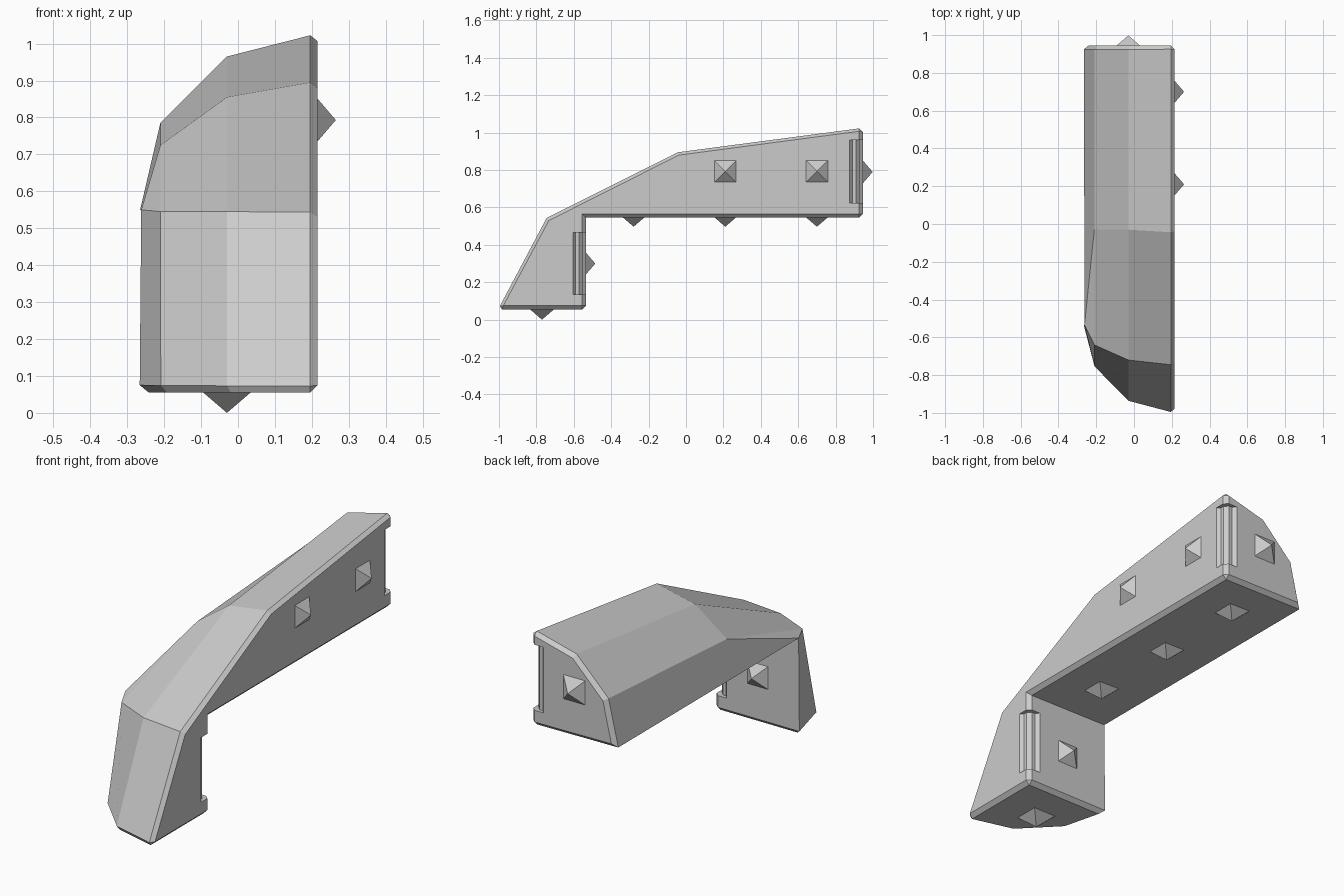
import bpy, bmesh
from mathutils import Vector

if "Cube" in bpy.data.objects:
    bpy.data.objects.remove(bpy.data.objects["Cube"])


def make_object(name, bm):
    bmesh.ops.recalc_face_normals(bm, faces=bm.faces)
    mesh = bpy.data.meshes.new(name)
    bm.to_mesh(mesh)
    bm.free()
    obj = bpy.data.objects.new(name, mesh)
    bpy.context.collection.objects.link(obj)
    return obj


# Armour body: faceted outer skin along four rails, foot -> knee -> shoulder -> back
RIGHT, BACK, INNER, UNDER, FOOT = 0.215, 0.945, -0.535, 0.545, 0.055
rails = [
    [(RIGHT, -1.01, FOOT), (RIGHT, -0.748, UNDER), (RIGHT, -0.045, 0.899), (RIGHT, BACK, 1.03)],
    [(-0.03, -0.945, FOOT), (-0.03, -0.72, UNDER), (-0.03, -0.03, 0.855), (-0.03, BACK, 0.967)],
    [(-0.21, -0.76, FOOT), (-0.21, -0.64, UNDER), (-0.21, -0.03, 0.725), (-0.21, BACK, 0.787)],
]
bm = bmesh.new()
R = [[bm.verts.new(p) for p in rail] for rail in rails]
elbow_left = bm.verts.new((-0.262, INNER, UNDER + 0.005))
L = [bm.verts.new((-0.267, INNER, FOOT)), elbow_left, elbow_left,
     bm.verts.new((-0.265, BACK, UNDER + 0.005))]
R.append(L)
foot_in = bm.verts.new((RIGHT, INNER, FOOT))
elbow = bm.verts.new((RIGHT, INNER, UNDER))
back_low = bm.verts.new((RIGHT, BACK, UNDER))
for a, b in zip(R, R[1:]):
    for i in range(3):
        bm.faces.new(dict.fromkeys((a[i], a[i + 1], b[i + 1], b[i])))
foot = bm.faces.new([r[0] for r in R] + [foot_in])
back = bm.faces.new([r[3] for r in R] + [back_low])
side = bm.faces.new(R[0] + [back_low, elbow, foot_in])
bm.faces.new((elbow, back_low, L[3], elbow_left))
bm.faces.new((elbow, elbow_left, L[0], foot_in))
bmesh.ops.recalc_face_normals(bm, faces=bm.faces)

# Chamfer around the flat side, the foot and the back end
edges = list({e for f in (foot, back, side) for e in f.edges})
bmesh.ops.bevel(bm, geom=edges, offset=0.02, offset_type='OFFSET',
                segments=1, profile=0.5, affect='EDGES', clamp_overlap=False)
body = make_object("armour_body", bm)

# Recessed corner grips on the two upright edges
GRIP = [(-0.04, -0.04), (-0.04, 0.07), (0, 0.07), (0.018, 0.055), (0.018, 0.037),
        (0.037, 0.018), (0.055, 0.018), (0.07, 0), (0.07, -0.04)]


def corner_grip(name, y, z0, z1):
    bm = bmesh.new()
    face = bm.faces.new([bm.verts.new((RIGHT - u, y - v, z0)) for u, v in GRIP])
    top = bmesh.ops.extrude_face_region(bm, geom=[face])["geom"]
    bmesh.ops.translate(bm, vec=(0, 0, z1 - z0),
                        verts=[v for v in top if isinstance(v, bmesh.types.BMVert)])
    cutter = make_object(name, bm)
    cutter.hide_render = True
    cutter.hide_viewport = True
    cutter.display_type = 'WIRE'
    mod = body.modifiers.new(name, 'BOOLEAN')
    mod.operation = 'DIFFERENCE'
    mod.solver = 'EXACT'
    mod.object = cutter


corner_grip("back_grip_cutter", BACK, 0.625, 0.96)
corner_grip("leg_grip_cutter", INNER, 0.135, 0.465)


# Connector studs: low square pyramids
def stud(name, pos, normal):
    n, c = Vector(normal), Vector(pos)
    t = Vector((0, 0, 1)) if abs(n.z) < 0.5 else Vector((1, 0, 0))
    s = n.cross(t)
    h = 0.064
    bm = bmesh.new()
    base = [bm.verts.new(c - n * 0.005 + t * i * h + s * j * h)
            for i, j in ((-1, -1), (1, -1), (1, 1), (-1, 1))]
    tip = bm.verts.new(c + n * 0.05)
    bm.faces.new(base)
    for k in range(4):
        bm.faces.new((base[k], base[(k + 1) % 4], tip))
    make_object(name, bm)


for i, y in enumerate((0.21, 0.70)):
    stud(f"side_stud_{i}", (RIGHT, y, 0.793), (1, 0, 0))
for i, y in enumerate((-0.28, 0.21, 0.70)):
    stud(f"underside_stud_{i}", (-0.03, y, UNDER + 0.002), (0, 0, -1))
stud("foot_stud", (-0.03, -0.77, 0.05), (0, 0, -1))
stud("leg_stud", (-0.03, INNER, 0.30), (0, 1, 0))
stud("back_stud", (-0.03, BACK + 0.003, 0.79), (0, 1, 0))
